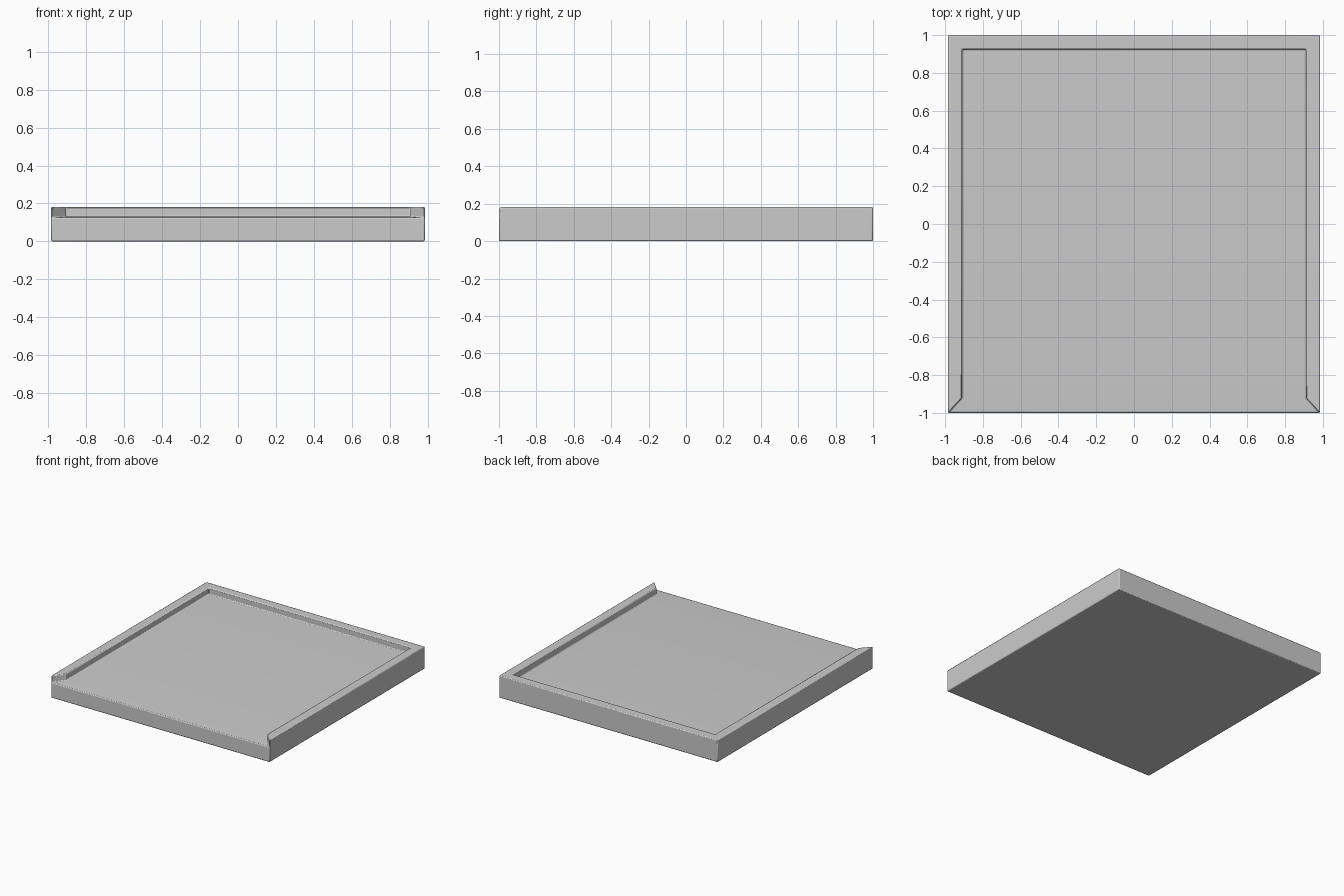
import bpy, bmesh

if "Cube" in bpy.data.objects:
    bpy.data.objects.remove(bpy.data.objects["Cube"])

OX, OY = 0.985, 1.0          # outer half sizes
IX, IYB, IYF = 0.91, 0.925, -0.92   # inner edge of the rim
FLOOR, LIP, TOP = 0.13, 0.124, 0.182

bm = bmesh.new()


def ring(points):
    return [bm.verts.new(p) for p in points]


# Corner order: front left, front right, back right, back left
outer = [(-OX, -OY), (OX, -OY), (OX, OY), (-OX, OY)]
inner = [(-IX, IYF), (IX, IYF), (IX, IYB), (-IX, IYB)]
base = ring([(x, y, 0) for x, y in outer])
rim_out = ring([(x, y, TOP) for x, y in outer])
rim_in = ring([(x, y, TOP) for x, y in inner])
floor = ring([(x, y, FLOOR) for x, y in inner])
lip = ring([(x, y, LIP) for x, y in outer[:2]])

# Underside, sunken floor, open front wall and front strip
bm.faces.new(base[::-1])
bm.faces.new(floor)
bm.faces.new((base[0], base[1], lip[1], lip[0]))
bm.faces.new((lip[0], lip[1], floor[1], floor[0]))

# Three raised sides: rim top and inner wall
for a, b in ((1, 2), (2, 3), (3, 0)):
    bm.faces.new((rim_out[a], rim_out[b], rim_in[b], rim_in[a]))
    bm.faces.new((rim_in[a], rim_in[b], floor[b], floor[a]))

# Outer walls
bm.faces.new((base[1], base[2], rim_out[2], rim_out[1], lip[1]))
bm.faces.new((base[2], base[3], rim_out[3], rim_out[2]))
bm.faces.new((base[3], base[0], lip[0], rim_out[0], rim_out[3]))

# Mitred rim ends at the front
for i in (0, 1):
    bm.faces.new((lip[i], floor[i], rim_in[i], rim_out[i]))

bmesh.ops.recalc_face_normals(bm, faces=bm.faces)
mesh = bpy.data.meshes.new("tray")
bm.to_mesh(mesh)
bm.free()
tray = bpy.data.objects.new("tray", mesh)
bpy.context.collection.objects.link(tray)

# Softened edges
bevel = tray.modifiers.new("soft_edges", 'BEVEL')
bevel.width = 0.007
bevel.segments = 2
bevel.limit_method = 'ANGLE'
bevel.angle_limit = 0.5

bpy.context.view_layer.objects.active = tray
tray.select_set(True)
bpy.ops.object.shade_smooth_by_angle(angle=0.7)
